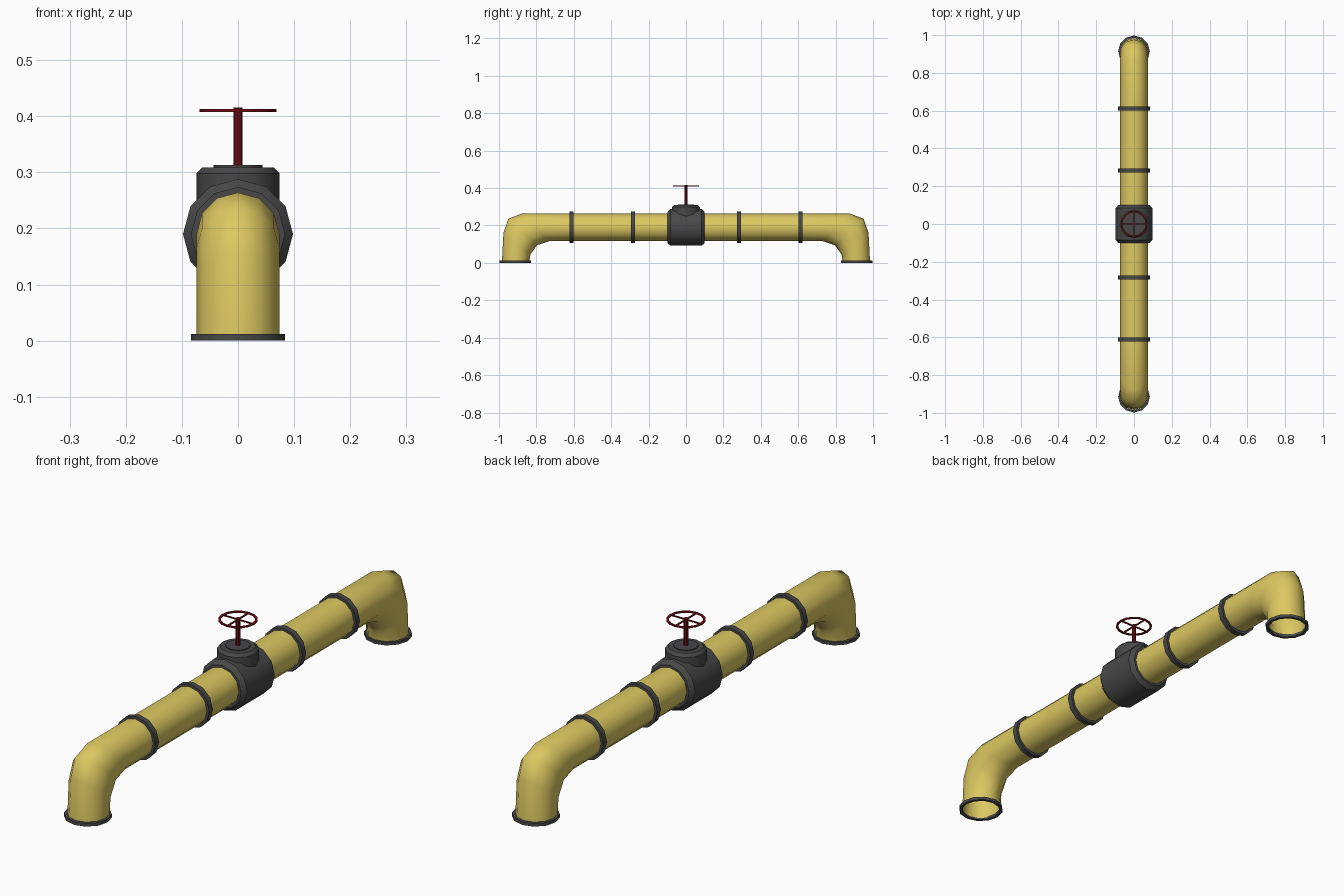
import bpy, bmesh
from math import sin, cos, pi, radians
from mathutils import Matrix, Vector

if "Cube" in bpy.data.objects:
    bpy.data.objects.remove(bpy.data.objects["Cube"])

N = 12            # sides of every round pipe part
AXIS_Z = 0.19     # height of the pipe axis


def material(name, rgb):
    m = bpy.data.materials.new(name)
    m.diffuse_color = (*rgb, 1)
    m.use_nodes = True
    m.node_tree.nodes["Principled BSDF"].inputs["Base Color"].default_value = m.diffuse_color
    return m


YELLOW = material("yellow_paint", (0.72, 0.58, 0.12))
DARK = material("dark_iron", (0.065, 0.065, 0.065))
RED = material("dark_red", (0.17, 0.004, 0.008))


def finish(name, bm, mat, angle):
    bmesh.ops.recalc_face_normals(bm, faces=bm.faces)
    me = bpy.data.meshes.new(name)
    bm.to_mesh(me)
    bm.free()
    ob = bpy.data.objects.new(name, me)
    bpy.context.collection.objects.link(ob)
    me.materials.append(mat)
    bpy.ops.object.select_all(action='DESELECT')
    ob.select_set(True)
    bpy.context.view_layer.objects.active = ob
    bpy.ops.object.shade_smooth_by_angle(angle=radians(angle))
    return ob


def bridge(bm, rows, closed=False):
    n = len(rows[0])
    pairs = list(zip(rows, rows[1:])) + ([(rows[-1], rows[0])] if closed else [])
    for a, b in pairs:
        for i in range(n):
            j = (i + 1) % n
            bm.faces.new((a[i], a[j], b[j], b[i]))


def lathe(name, profile, loc, mat, along_y=False, closed=False, sides=N):
    """Revolve (radius, height) points; closed joins the profile into a ring."""
    bm = bmesh.new()
    rows = [[bm.verts.new((r * cos(2 * pi * i / sides), r * sin(2 * pi * i / sides), h))
             for i in range(sides)] for r, h in profile]
    bridge(bm, rows, closed)
    if not closed:
        bm.faces.new(rows[0])
        bm.faces.new(rows[-1])
    if along_y:
        bm.transform(Matrix.Rotation(radians(90), 4, 'X'))
    bm.transform(Matrix.Translation(loc))
    return finish(name, bm, mat, 40)


# Pipe: cross-sections given as (outer y, z), (inner y, z), mirrored front to back
half = [((0.984, 0.006), (0.838, 0.006)),
        ((0.976, 0.160), (0.832, 0.045)),
        ((0.950, 0.236), (0.797, 0.094)),
        ((0.875, 0.264), (0.732, 0.116)),
        ((0.612, 0.264), (0.612, 0.116)),
        ((0.284, 0.264), (0.284, 0.116))]
sections = [((-a, b), (-c, d)) for (a, b), (c, d) in half] + half[::-1]
bm = bmesh.new()
rows = []
for outer, inner in sections:
    o, q = Vector((0, *outer)), Vector((0, *inner))
    mid, arm = (o + q) / 2, (o - q) / 2
    rows.append([bm.verts.new(mid + arm * sin(2 * pi * i / N)
                              + Vector((0.074 * cos(2 * pi * i / N), 0, 0)))
                 for i in range(N)])
bridge(bm, rows)
finish("pipe", bm, YELLOW, 80)

# Collars along the pipe and open flanges at its feet
for side, s in (("front", -1), ("back", 1)):
    for label, y in (("outer", 0.612), ("inner", 0.284)):
        lathe(f"{side}_{label}_collar",
              [(0.072, -0.011), (0.084, -0.011), (0.084, 0.011), (0.072, 0.011)],
              (0, s * y, AXIS_Z), DARK, along_y=True, closed=True)
    lathe(f"{side}_foot_flange",
          [(0.072, 0), (0.084, 0), (0.084, 0.012), (0.072, 0.012)],
          (0, s * 0.914, 0), DARK, closed=True)

# Valve body with chamfered ends, and the bonnet on top
lathe("valve_body", [(0.083, -0.1), (0.098, -0.084), (0.098, 0.084), (0.083, 0.1)],
      (0, 0, AXIS_Z), DARK, along_y=True)
lathe("valve_bonnet", [(0.074, 0.2), (0.074, 0.298), (0.063, 0.309)], (0, 0, 0), DARK)
lathe("bonnet_cap", [(0.044, 0.305), (0.044, 0.313)], (0, 0, 0), DARK)

# Handwheel: stem, rim and four spokes
lathe("valve_stem", [(0.008, 0.31), (0.008, 0.416)], (0, 0, 0), RED, sides=8)
lathe("wheel_rim", [(0.061, 0.408), (0.069, 0.408), (0.069, 0.413), (0.061, 0.413)],
      (0, 0, 0), RED, closed=True, sides=16)
bm = bmesh.new()
for size in ((0.126, 0.006, 0.004), (0.006, 0.126, 0.004)):
    bmesh.ops.create_cube(bm, size=1, matrix=Matrix.Translation((0, 0, 0.4105))
                          @ Matrix.Diagonal((*size, 1)))
finish("wheel_spokes", bm, RED, 30)
